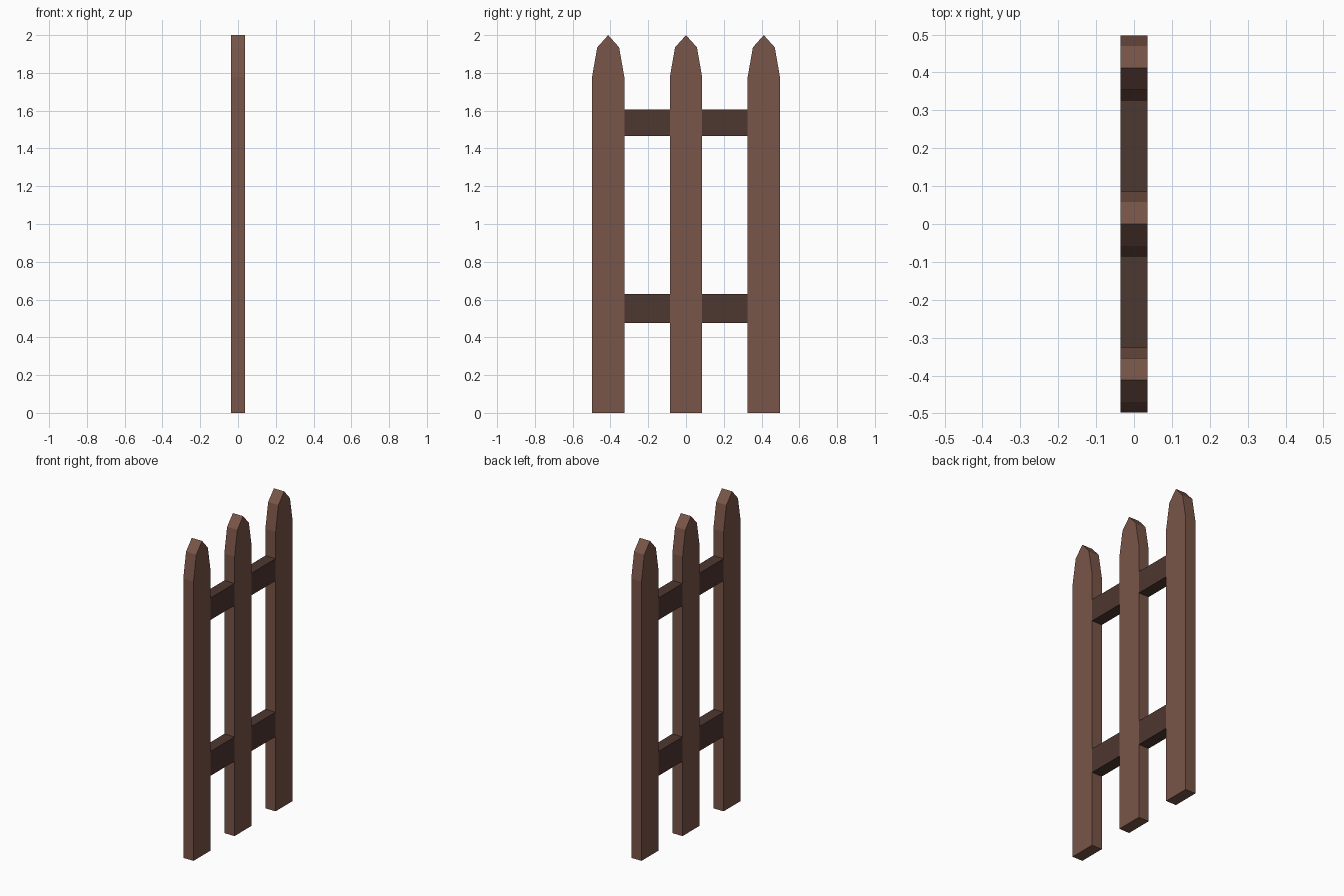
import bpy

if "Cube" in bpy.data.objects:
    bpy.data.objects.remove(bpy.data.objects["Cube"])

HALF_T = 0.036    # half thickness along x
HALF_W = 0.086    # half width of a picket along y
SPACING = 0.412   # distance between picket centres


def make_material(name, color):
    mat = bpy.data.materials.new(name)
    mat.diffuse_color = color
    mat.use_nodes = True
    mat.node_tree.nodes["Principled BSDF"].inputs["Base Color"].default_value = mat.diffuse_color
    return mat


def extrude_profile(name, profile, mat):
    """Turn a (y, z) outline into a flat board of the fence thickness."""
    n = len(profile)
    verts = [(x, y, z) for x in (-HALF_T, HALF_T) for y, z in profile]
    faces = [tuple(reversed(range(n))), tuple(range(n, 2 * n))]
    faces += [(i, (i + 1) % n, n + (i + 1) % n, n + i) for i in range(n)]
    mesh = bpy.data.meshes.new(name)
    mesh.from_pydata(verts, [], faces)
    mesh.materials.append(mat)
    obj = bpy.data.objects.new(name, mesh)
    bpy.context.collection.objects.link(obj)
    return obj


picket_wood = make_material("picket_wood", (0.191, 0.091, 0.065, 1))
rail_wood = make_material("rail_wood", (0.076, 0.038, 0.029, 1))

# Pickets with a two-step pointed top
half = [(HALF_W, 0), (HALF_W, 1.775), (0.058, 1.935)]
outline = half + [(0, 2.0)] + [(-y, z) for y, z in reversed(half)]
for label, side in (("front", -1), ("middle", 0), ("back", 1)):
    picket = extrude_profile(f"{label}_picket", outline, picket_wood)
    picket.location.y = side * SPACING

# Rail pieces filling the gaps between pickets
gap = SPACING / 2 - HALF_W
for level, z0, z1 in (("lower", 0.475, 0.63), ("upper", 1.465, 1.605)):
    for label, side in (("front", -1), ("back", 1)):
        rail = extrude_profile(f"{level}_rail_{label}",
                               [(-gap, z0), (gap, z0), (gap, z1), (-gap, z1)], rail_wood)
        rail.location.y = side * SPACING / 2
